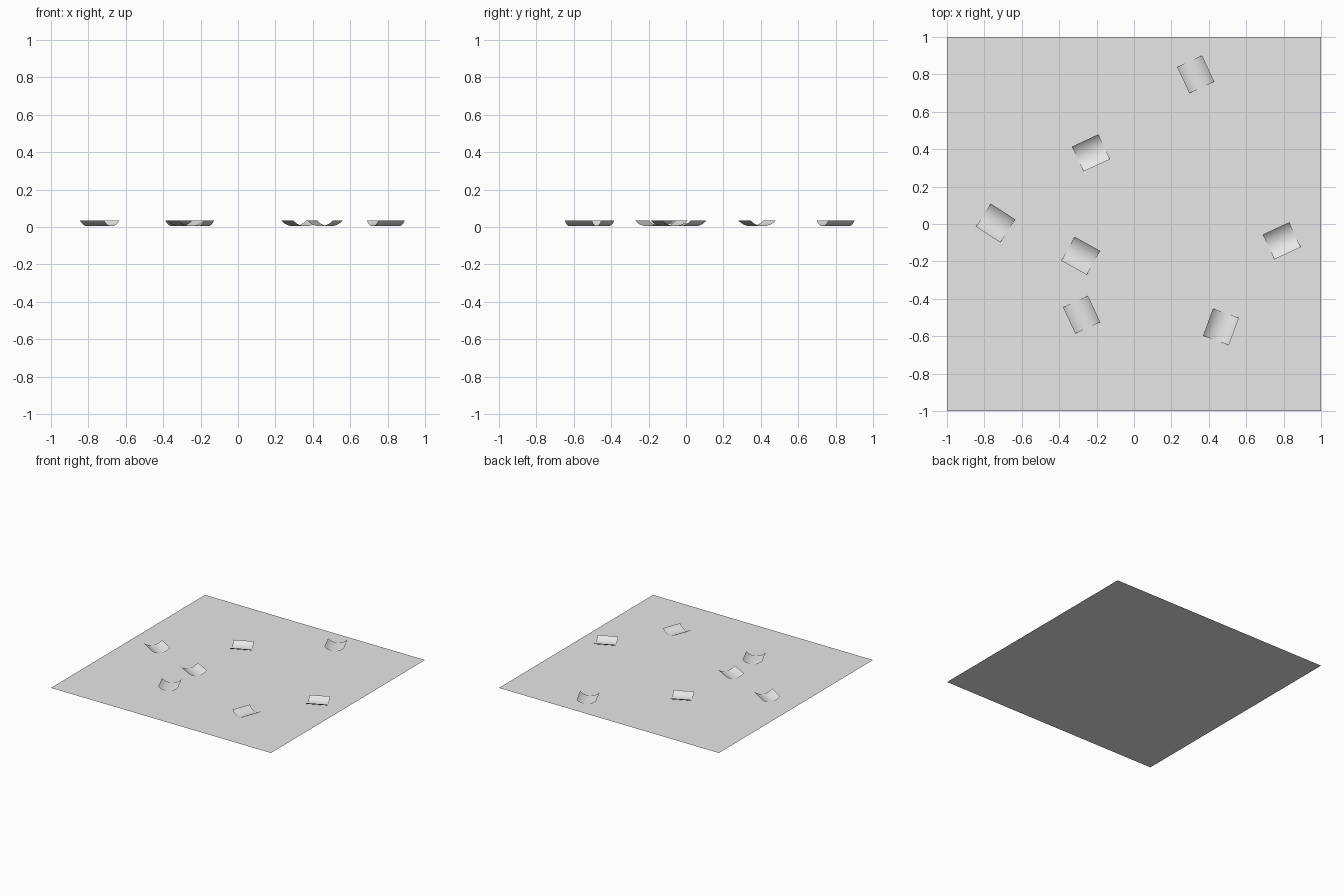
import bpy
import bmesh
from math import sin, cos, pi, radians

cube = bpy.data.objects.get("Cube")
if cube:
    bpy.data.objects.remove(cube, do_unlink=True)

grey = bpy.data.materials.new("light grey")
grey.use_nodes = True
grey.diffuse_color = (0.8, 0.8, 0.8, 1)
grey.node_tree.nodes["Principled BSDF"].inputs["Base Color"].default_value = (0.8, 0.8, 0.8, 1)

# Flat square ground sheet
bpy.ops.mesh.primitive_plane_add(size=2, location=(0, 0, 0))
ground = bpy.context.object
ground.name = "ground_sheet"
ground.data.materials.append(grey)

# Curved tile: a quarter-cylinder sheet, hollow side up, axis along local x
RADIUS, LENGTH, SEGMENTS, CLEARANCE = 0.104, 0.155, 16, 0.004

bm = bmesh.new()
rows = []
for i in range(SEGMENTS + 1):
    a = -pi / 4 + (pi / 2) * i / SEGMENTS
    y, z = RADIUS * sin(a), RADIUS * (1 - cos(a))
    rows.append([bm.verts.new((x, y, z)) for x in (-LENGTH / 2, LENGTH / 2)])
for (a, b), (c, d) in zip(rows, rows[1:]):
    bm.faces.new((a, b, d, c)).smooth = True
tile_mesh = bpy.data.meshes.new("curved_tile")
bm.to_mesh(tile_mesh)
bm.free()
tile_mesh.materials.append(grey)

# Scattered tiles: x, y, heading in degrees
placements = [
    (0.33, 0.80, -65),
    (-0.23, 0.38, 25),
    (-0.74, 0.005, -33),
    (-0.285, -0.17, -29),
    (-0.28, -0.485, -65),
    (0.465, -0.55, 70),
    (0.79, -0.09, 25),
]
for n, (x, y, heading) in enumerate(placements, 1):
    tile = bpy.data.objects.new(f"curved_tile_{n}", tile_mesh)
    tile.location = (x, y, CLEARANCE)
    tile.rotation_euler.z = radians(heading)
    bpy.context.collection.objects.link(tile)
